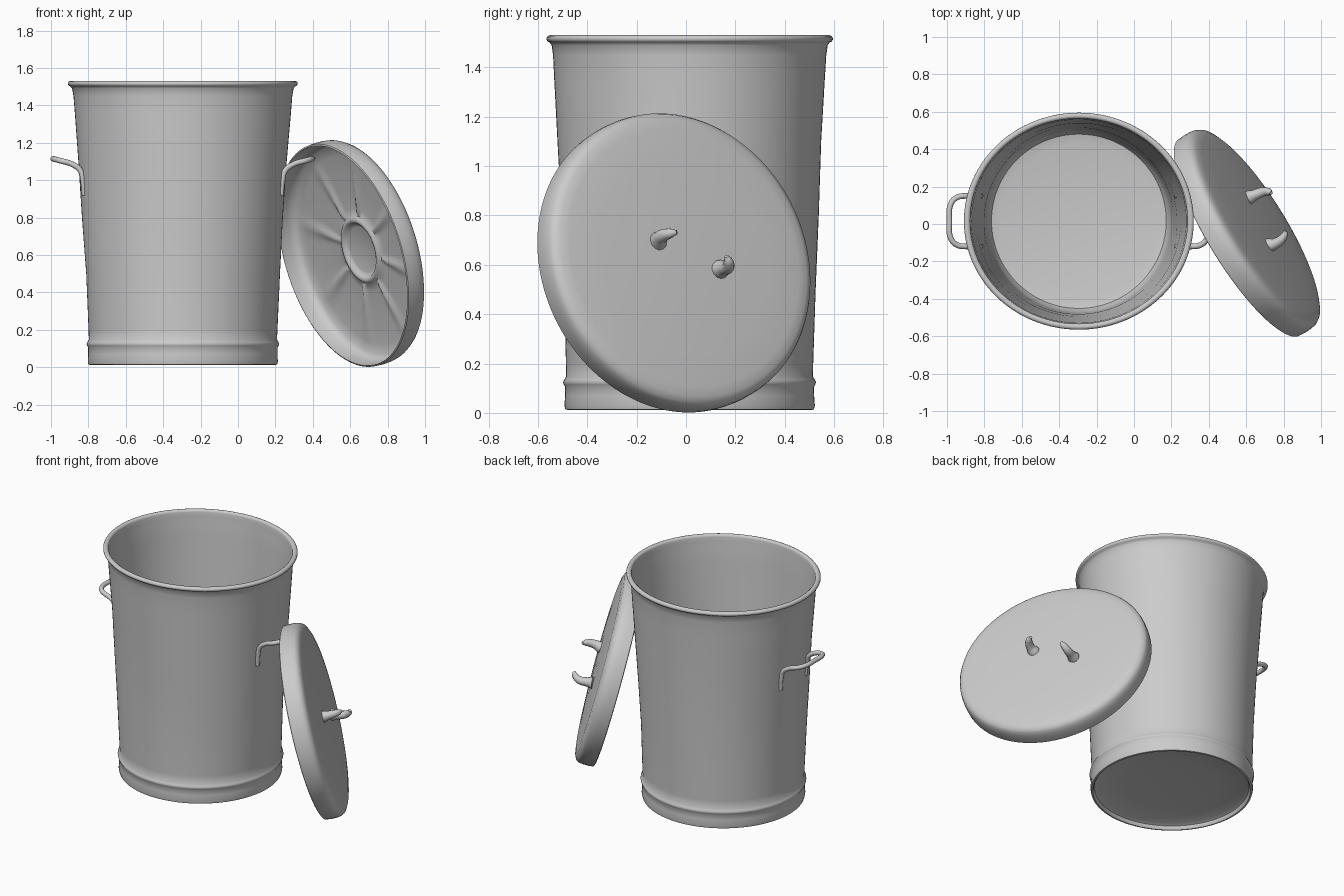
import bpy, bmesh, math
from mathutils import Vector, Matrix

if "Cube" in bpy.data.objects:
    bpy.data.objects.remove(bpy.data.objects["Cube"])

CX, CY = -0.295, 0.015          # axis of the can
SEG = 128


def revolve(name, profile, shape=None):
    """Spin an (r, z) profile; points with r = 0 become poles."""
    bm = bmesh.new()
    rings = []
    for i, (r, z) in enumerate(profile):
        if r == 0:
            rings.append([bm.verts.new((0, 0, z))] * SEG)
            continue
        ring = []
        for k in range(SEG):
            a = 2 * math.pi * k / SEG
            p = Vector((r * math.cos(a), r * math.sin(a), z))
            ring.append(bm.verts.new(shape(p, a, i) if shape else p))
        rings.append(ring)
    for a, b in zip(rings, rings[1:]):
        for k in range(SEG):
            n = (k + 1) % SEG
            quad = list(dict.fromkeys((a[k], a[n], b[n], b[k])))
            if len(quad) > 2:
                bm.faces.new(quad)
    bmesh.ops.remove_doubles(bm, verts=bm.verts, dist=1e-5)
    bmesh.ops.recalc_face_normals(bm, faces=bm.faces)
    me = bpy.data.meshes.new(name)
    bm.to_mesh(me)
    bm.free()
    ob = bpy.data.objects.new(name, me)
    bpy.context.collection.objects.link(ob)
    smooth(ob)
    return ob


def smooth(ob):
    bpy.ops.object.select_all(action='DESELECT')
    bpy.context.view_layer.objects.active = ob
    ob.select_set(True)
    bpy.ops.object.shade_smooth_by_angle(angle=math.radians(45))


def tube(name, points, radius, radii=None):
    """Rounded rod through points, with optional taper."""
    cu = bpy.data.curves.new(name, 'CURVE')
    cu.dimensions = '3D'
    cu.bevel_depth, cu.bevel_resolution = radius, 4
    cu.resolution_u, cu.use_fill_caps = 8, True
    sp = cu.splines.new('BEZIER')
    sp.bezier_points.add(len(points) - 1)
    for i, (bp, p) in enumerate(zip(sp.bezier_points, points)):
        bp.co = p
        bp.handle_left_type = bp.handle_right_type = 'AUTO'
        bp.radius = radii[i] if radii else 1
    ob = bpy.data.objects.new(name, cu)
    bpy.context.collection.objects.link(ob)
    bpy.ops.object.select_all(action='DESELECT')
    bpy.context.view_layer.objects.active = ob
    ob.select_set(True)
    bpy.ops.object.convert(target='MESH')
    smooth(bpy.context.object)


# Can body: skirt, ridge, tapered wall, rolled rim, inner wall and floor
rim = [(0.598 + 0.017 * math.cos(t), 1.516 + 0.015 * math.sin(t))
       for t in [math.radians(-80 + 32.5 * j) for j in range(9)]]
can_profile = [(0, 0.06), (0.3, 0.055), (0.46, 0.045), (0.483, 0.035), (0.487, 0.02),
               (0.493, 0.012), (0.504, 0.014), (0.508, 0.03), (0.506, 0.07),
               (0.506, 0.105), (0.512, 0.115), (0.515, 0.124), (0.511, 0.134),
               (0.503, 0.147), (0.505, 0.2), (0.518, 0.5), (0.537, 0.8), (0.557, 1.1),
               (0.577, 1.35), (0.585, 1.45), (0.592, 1.49)] + rim + \
              [(0.58, 1.49), (0.574, 1.45), (0.567, 1.35), (0.547, 1.1), (0.527, 0.8),
               (0.508, 0.5), (0.494, 0.2), (0.485, 0.11), (0.467, 0.075), (0.42, 0.065),
               (0, 0.068)]


def battered(p, a, i):
    # the mouth is squeezed along y, with a few soft dents
    d = 0.003 * math.sin(3 * a + 5 * p.z) * math.sin(math.pi * min(p.z / 1.5, 1))
    k = 1 + d / max(p.xy.length, 0.3)
    return Vector((p.x * k, p.y * k * (1 - 0.037 * p.z), p.z))


can = revolve("can_body", can_profile, battered)
can.location = (CX, CY, 0)

# Side handles, mirrored about the can axis
half = [(0.525, 0.135, 0.92), (0.532, 0.138, 0.99), (0.547, 0.138, 1.05), (0.59, 0.136, 1.084),
        (0.655, 0.125, 1.104), (0.685, 0.09, 1.112)]
path = half + [(0.692, 0, 1.114)] + [(x, -y, z) for x, y, z in reversed(half)]
for side, s in (("left", -1), ("right", 1)):
    tube(side + "_handle", [(CX + s * x, CY + y, z) for x, y, z in path], 0.015)

# Lid: shallow dish with an embossed ring and radial creases on the inside
outer = [(0.608, -0.07), (0.616, -0.066), (0.619, -0.03), (0.618, 0.0), (0.614, 0.024),
         (0.604, 0.042), (0.58, 0.054), (0.54, 0.06), (0.4, 0.066), (0.2, 0.072), (0, 0.074)]
inner = [(0, 0.062), (0.125, 0.061), (0.142, 0.055), (0.152, 0.041), (0.165, 0.036),
         (0.178, 0.041), (0.19, 0.052), (0.23, 0.056), (0.32, 0.055), (0.42, 0.052),
         (0.52, 0.047), (0.575, 0.038), (0.597, 0.02), (0.606, -0.01), (0.608, -0.06),
         (0.608, -0.07)]
first_crease = len(outer) + 7


def creased(p, a, i):
    if first_crease <= i < first_crease + 4:
        fade = (0.016, 0.013, 0.009, 0.004)[i - first_crease]
        p.z -= fade * abs(math.cos(4 * a)) ** 24
    return p


lid = revolve("lid", outer + inner, creased)
normal = Vector((0.82, 0.505, 0.255)).normalized()
lid.matrix_world = (Matrix.Translation((0.617, -0.038, 0.614))
                    @ normal.to_track_quat('Z', 'Y').to_matrix().to_4x4()
                    @ Matrix.Rotation(math.radians(15), 4, 'Z'))

# Two curled stubs of the lid grip
taper = (1.5, 1.1, 0.95, 0.75, 0.35)
tube("lid_grip_lower", [(0.61, 0.14, 0.582), (0.645, 0.155, 0.585), (0.69, 0.172, 0.593),
                        (0.72, 0.172, 0.615), (0.733, 0.165, 0.635)], 0.026, taper)
tube("lid_grip_upper", [(0.72, -0.115, 0.695), (0.755, -0.105, 0.71), (0.785, -0.085, 0.722),
                        (0.803, -0.062, 0.728), (0.81, -0.037, 0.732)], 0.026, taper)
